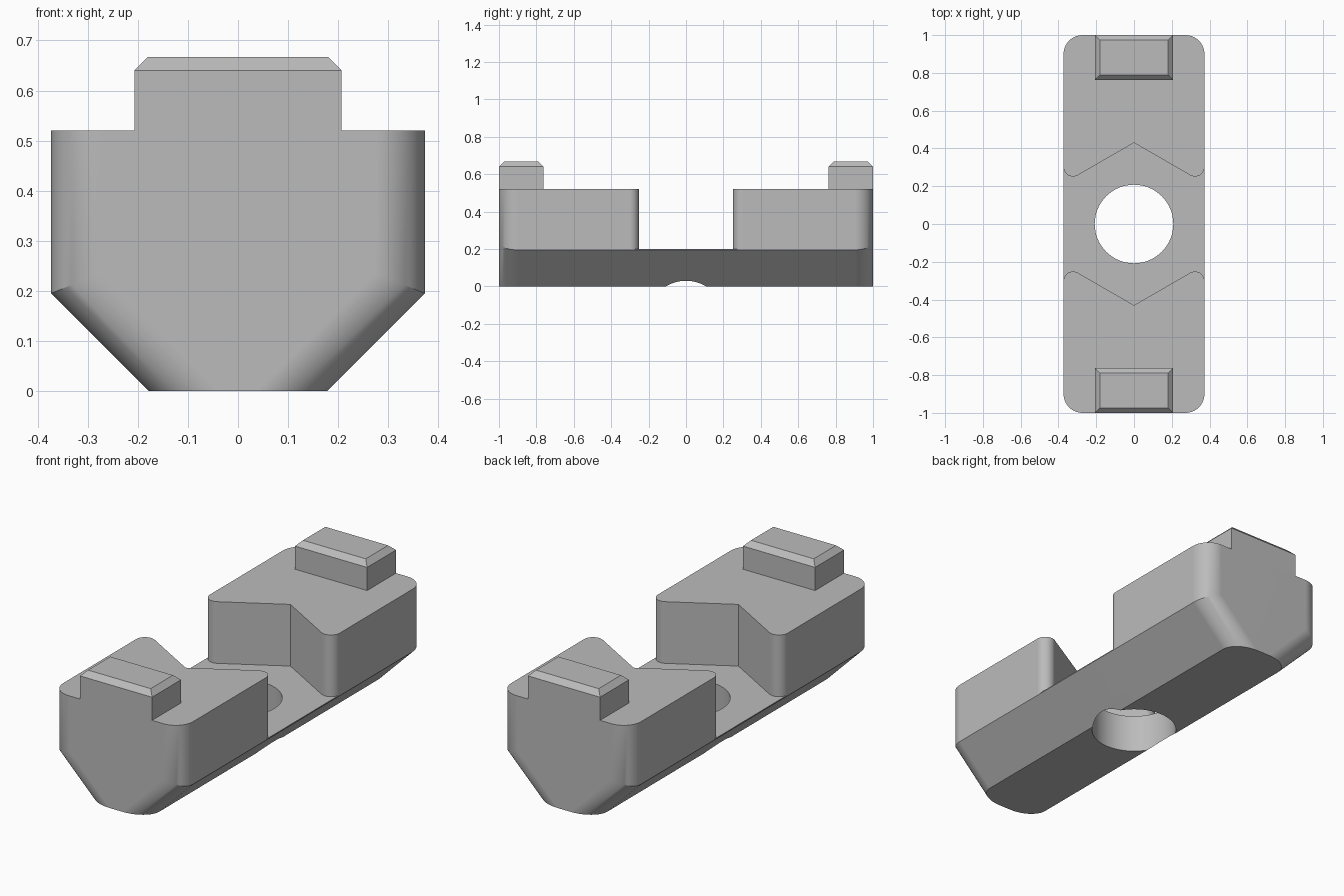
import bpy
import bmesh
from math import sin, cos, pi, sqrt, radians

cube = bpy.data.objects.get("Cube")
if cube:
    bpy.data.objects.remove(cube)

HALF_W, HALF_L, TOP = 0.373, 1.0, 0.52     # block envelope
KINK_Z, FOOT = 0.195, 0.178                # where the sides slope in, half foot width
END_R, TIP_R = 0.1, 0.05                   # fillet radii
FLOOR, NOTCH_Y = 0.2, 0.43                 # notch floor height, depth of its V
STEPS = 10

grey = bpy.data.materials.new("plain grey")
grey.use_nodes = True
COLOR = (0.5, 0.5, 0.5, 1)
grey.diffuse_color = COLOR
grey.node_tree.nodes["Principled BSDF"].inputs["Base Color"].default_value = COLOR


def loft(name, sections):
    """Skin a list of equal-length closed sections and cap both ends."""
    bm = bmesh.new()
    rings = [[bm.verts.new(p) for p in s] for s in sections]
    for a, b in zip(rings, rings[1:]):
        for i in range(len(a)):
            j = (i + 1) % len(a)
            bm.faces.new((a[i], a[j], b[j], b[i]))
    bm.faces.new(rings[0])
    bm.faces.new(rings[-1])
    bmesh.ops.recalc_face_normals(bm, faces=bm.faces)
    mesh = bpy.data.meshes.new(name)
    bm.to_mesh(mesh)
    bm.free()
    obj = bpy.data.objects.new(name, mesh)
    mesh.materials.append(grey)
    bpy.context.collection.objects.link(obj)
    return obj


def select(obj):
    bpy.ops.object.select_all(action='DESELECT')
    obj.select_set(True)
    bpy.context.view_layer.objects.active = obj


def cut(target, cutter):
    cutter.hide_render = True
    mod = target.modifiers.new("cut", 'BOOLEAN')
    mod.operation, mod.solver, mod.object = 'DIFFERENCE', 'EXACT', cutter
    select(target)
    bpy.ops.object.modifier_apply(modifier=mod.name)
    bpy.data.objects.remove(cutter)


def body_section(y, inset):
    """Cross-section with its sides moved inwards by inset."""
    side, foot = HALF_W - inset, FOOT - inset * sqrt(2)
    half = [(foot, 0), (side, KINK_Z + inset * (sqrt(2) - 1)), (side, TOP)]
    return [(x, y, z) for x, z in half] + [(-x, y, z) for x, z in reversed(half)]


# Body: sloped sides, with the end edges rounded
angles = [pi / 2 * i / STEPS for i in range(STEPS + 1)]
end = [(HALF_L - END_R + END_R * sin(t), END_R * (1 - cos(t))) for t in angles]
stations = [(-y, d) for y, d in reversed(end)] + end
body = loft("body", [body_section(y, d) for y, d in stations])

# Middle notch: V-shaped walls whose outer tips are rounded
tip_x = HALF_W - TIP_R
tip_y = NOTCH_Y - tip_x / sqrt(3) + TIP_R / cos(radians(30))
arc = [radians(-120 + 120 * i / STEPS) for i in range(STEPS + 1)]
wall = [(tip_x + TIP_R * cos(a), tip_y + TIP_R * sin(a)) for a in arc]
wall.append((HALF_W + 0.1, tip_y))
back = [(-x, y) for x, y in reversed(wall)] + [(0, NOTCH_Y)] + wall
outline = back + [(x, -y) for x, y in reversed(back)]
cut(body, loft("notch_cutter", [[(x, y, z) for x, y in outline] for z in (FLOOR, 1)]))

# Round hole through the floor
ring = [2 * pi * i / 64 for i in range(64)]
cut(body, loft("hole_cutter",
               [[(0.208 * cos(a), 0.208 * sin(a), z) for a in ring] for z in (-0.1, 0.4)]))

select(body)
bpy.ops.object.shade_smooth_by_angle(angle=radians(25))
weighted = body.modifiers.new("even_shading", 'WEIGHTED_NORMAL')
weighted.keep_sharp = True


# Chamfered tabs flush with each end
def tab(name, sign):
    def rect(inset, z):
        x, y0, y1 = 0.207 - inset, 0.763 + inset, HALF_L - inset
        return [(px, sign * py, z) for px, py in ((-x, y0), (x, y0), (x, y1), (-x, y1))]
    return loft(name, [rect(0, TOP), rect(0, 0.64), rect(0.027, 0.667)])


tab("front_tab", -1)
tab("back_tab", 1)
